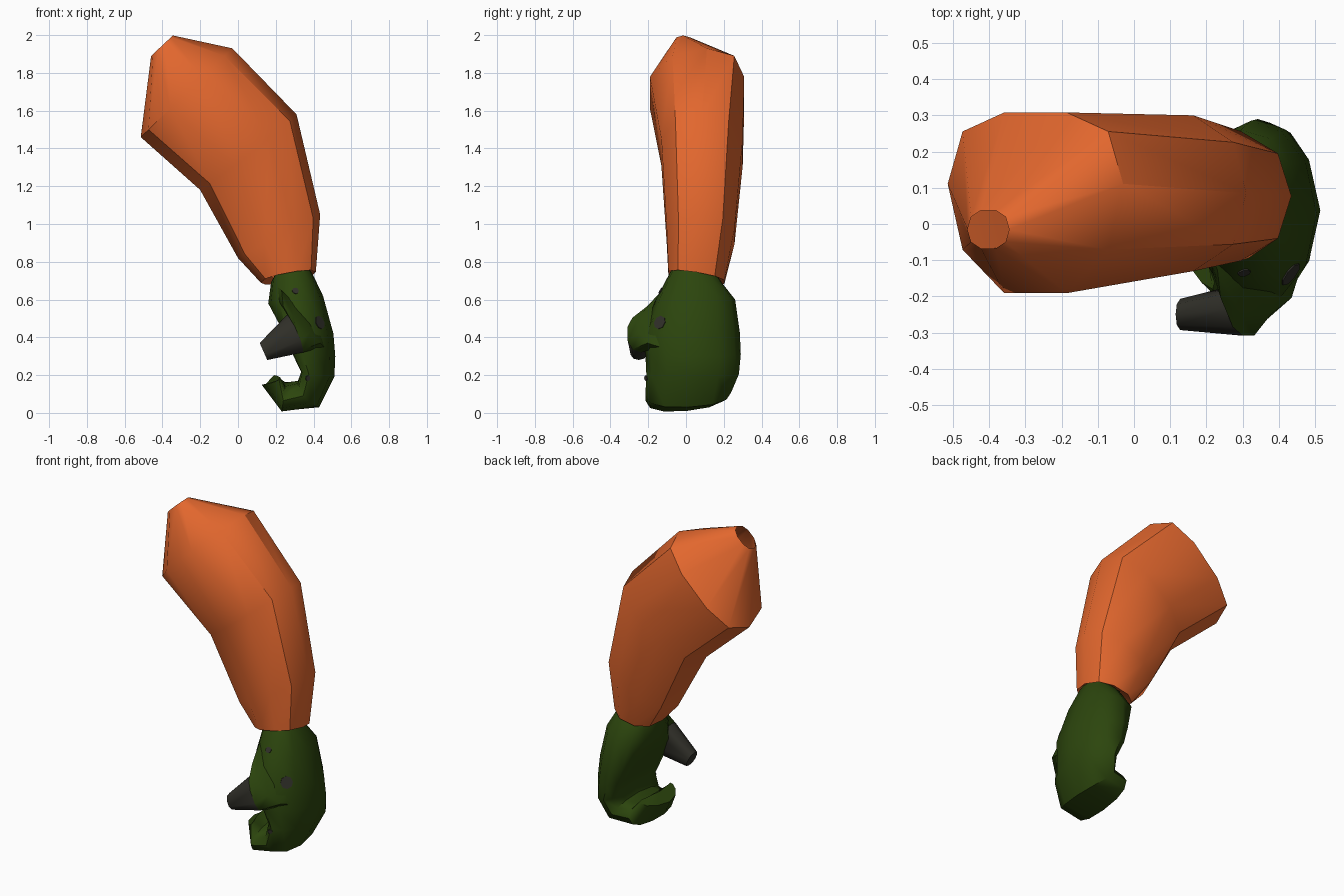
import bpy, bmesh, math
from mathutils import Vector

if "Cube" in bpy.data.objects:
    bpy.data.objects.remove(bpy.data.objects["Cube"])


def material(name, rgb):
    m = bpy.data.materials.new(name)
    m.diffuse_color = (*rgb, 1)
    m.use_nodes = True
    m.node_tree.nodes["Principled BSDF"].inputs["Base Color"].default_value = m.diffuse_color
    return m


ORANGE = material("orange cloth", (0.76, 0.135, 0.027))
GREEN = material("dark green", (0.025, 0.060, 0.004))
BLACK = material("charcoal", (0.030, 0.029, 0.022))


def power(t, p):
    return math.copysign(abs(t) ** p, t)


def loft(name, rings, sides, p, mats, caps, angle, rule=None):
    """Each ring: (left x, left z, right x, right z, y min, y max, bow, tilt, sweep)."""
    bm = bmesh.new()
    loops = []
    for xl, zl, xr, zr, y0, y1, bow, tilt, sweep in rings:
        loop = []
        for i in range(sides):
            a = 2 * math.pi * i / sides
            u, v = power(math.cos(a), p), power(math.sin(a), p)
            loop.append(bm.verts.new((
                (xl + xr) / 2 + u * (xr - xl) / 2 + bow * v * v,
                (y0 + y1) / 2 + v * (y1 - y0) / 2 + sweep * u * u,
                (zl + zr) / 2 + u * (zr - zl) / 2 + tilt * v)))
        loops.append(loop)
    for r in range(len(loops) - 1):
        for i in range(sides):
            j = (i + 1) % sides
            f = bm.faces.new((loops[r][i], loops[r][j], loops[r + 1][j], loops[r + 1][i]))
            f.material_index = rule(r) if rule else 0
    if caps[0]:
        bm.faces.new(loops[0])
    if caps[1]:
        bm.faces.new(loops[-1]).material_index = rule(len(loops)) if rule else 0
    bmesh.ops.recalc_face_normals(bm, faces=bm.faces)
    me = bpy.data.meshes.new(name)
    bm.to_mesh(me)
    bm.free()
    for m in mats:
        me.materials.append(m)
    ob = bpy.data.objects.new(name, me)
    bpy.context.collection.objects.link(ob)
    bpy.context.view_layer.objects.active = ob
    ob.select_set(True)
    bpy.ops.object.shade_smooth_by_angle(angle=math.radians(angle))
    ob.select_set(False)
    return ob


# Sleeve, from the turned-in cuff up to the small shoulder opening
loft("sleeve", [
    (0.18, 0.72, 0.38, 0.765, -0.065, 0.175, 0, -0.03, 0),
    (0.12, 0.69, 0.412, 0.745, -0.10, 0.21, 0, -0.025, 0),
    (0.00, 0.82, 0.435, 1.05, -0.11, 0.265, 0, 0, 0),
    (-0.20, 1.18, 0.31, 1.58, -0.14, 0.31, 0.02, 0, 0),
    (-0.515, 1.46, -0.03, 1.93, -0.21, 0.312, 0, 0, 0.06),
    (-0.46, 1.89, -0.345, 1.998, -0.07, 0.04, 0, 0, 0),
], 10, 0.88, [ORANGE], (False, False), 38)

# Gloved hand: wrist, palm and curled fingers
hand = loft("gloved_hand", [
    (0.20, 0.74, 0.37, 0.775, -0.05, 0.165, 0, -0.03, 0),
    (0.175, 0.69, 0.395, 0.735, -0.085, 0.195, 0, -0.03, 0),
    (0.16, 0.58, 0.45, 0.62, -0.16, 0.26, -0.01, 0, 0),
    (0.24, 0.43, 0.505, 0.42, -0.23, 0.285, -0.05, 0, 0),
    (0.29, 0.32, 0.515, 0.30, -0.215, 0.29, -0.06, 0, 0),
    (0.34, 0.22, 0.51, 0.19, -0.21, 0.28, -0.05, 0, 0),
    (0.32, 0.17, 0.43, 0.03, -0.215, 0.24, -0.03, 0.01, 0),
    (0.25, 0.16, 0.23, 0.01, -0.215, 0.22, 0, 0.02, 0),
    (0.19, 0.20, 0.125, 0.15, -0.18, 0.14, 0.06, 0, 0),
], 12, 0.85, [GREEN], (True, True), 50)

# Thumb with a charcoal tip, flowing out of the hand
loft("thumb", [
    (0.21, 0.67, 0.46, 0.42, -0.155, 0.0, 0, 0, 0),
    (0.22, 0.585, 0.455, 0.35, -0.255, -0.09, 0, 0, 0.03),
    (0.26, 0.52, 0.345, 0.32, -0.312, -0.16, 0.015, 0, 0),
    (0.115, 0.37, 0.155, 0.28, -0.295, -0.205, 0, 0, 0),
], 10, 0.85, [GREEN, BLACK], (True, True), 50, lambda r: 1 if r >= 2 else 0)

# Small dark spots lying on the glove
bpy.context.view_layer.update()
for i, (pos, size) in enumerate([((0.46, -0.16, 0.49), 0.037),
                                 ((0.31, -0.16, 0.66), 0.018),
                                 ((0.39, -0.25, 0.18), 0.014)]):
    hit, co, no, _ = hand.closest_point_on_mesh(Vector(pos))
    bpy.ops.mesh.primitive_cylinder_add(vertices=8, radius=size, depth=0.008, location=co,
                                        rotation=no.to_track_quat('Z', 'Y').to_euler())
    spot = bpy.context.object
    spot.name = f"glove_spot_{i + 1}"
    spot.data.materials.append(BLACK)
